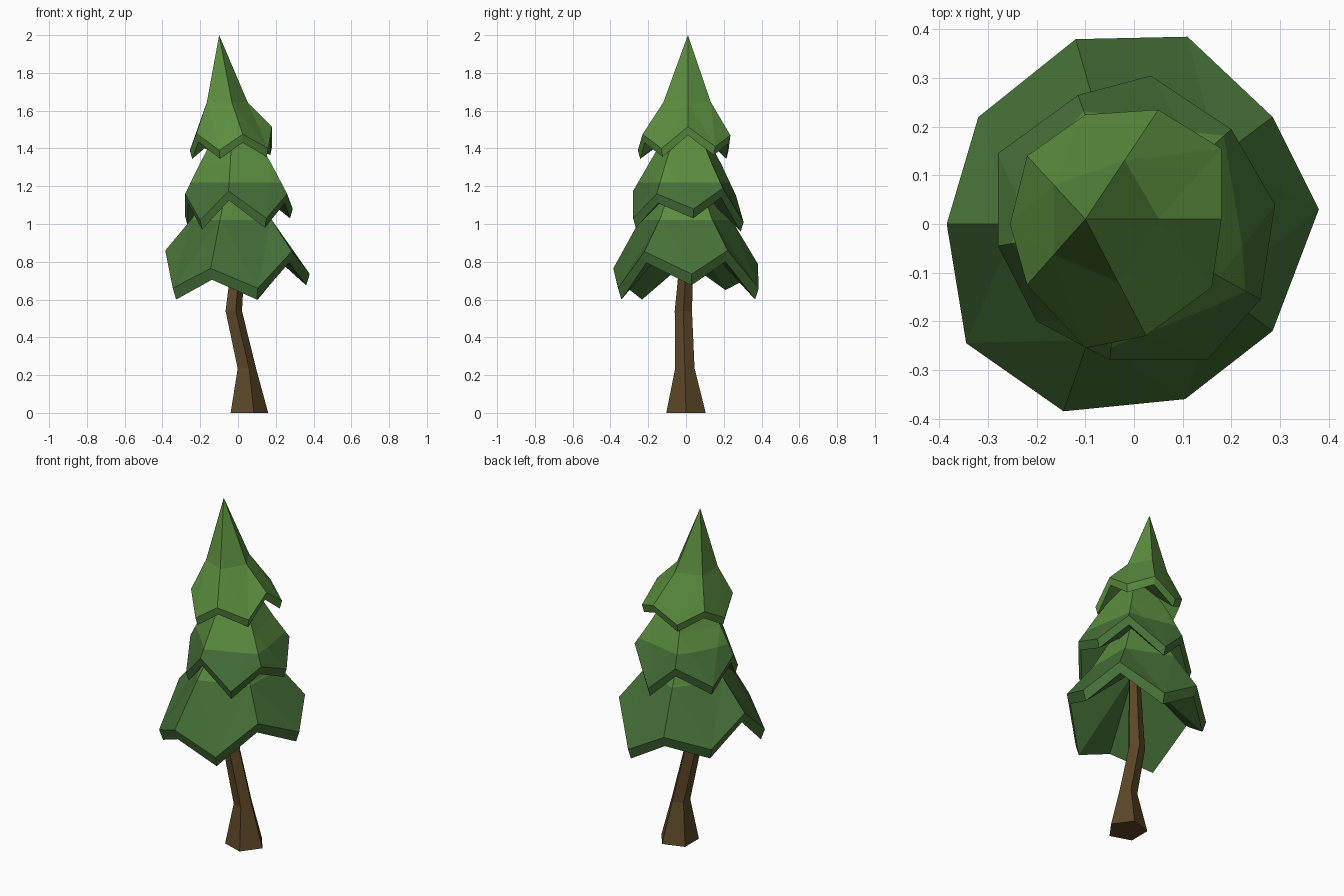
import bpy, bmesh, math
from mathutils import Vector

if "Cube" in bpy.data.objects:
    bpy.data.objects.remove(bpy.data.objects["Cube"])


def material(name, rgb):
    m = bpy.data.materials.new(name)
    m.diffuse_color = (*rgb, 1)
    m.use_nodes = True
    m.node_tree.nodes["Principled BSDF"].inputs["Base Color"].default_value = m.diffuse_color
    return m


LIGHT = material("light green", (0.105, 0.27, 0.05))
DARK = material("dark green", (0.062, 0.165, 0.04))
BARK = material("bark brown", (0.105, 0.062, 0.02))


def finish(name, bm, mats):
    bmesh.ops.recalc_face_normals(bm, faces=bm.faces[:])
    me = bpy.data.meshes.new(name)
    bm.to_mesh(me)
    bm.free()
    for m in mats:
        me.materials.append(m)
    ob = bpy.data.objects.new(name, me)
    bpy.context.collection.objects.link(ob)
    return ob


# Trunk: bent five-sided column, rings given as x, y, z, radius
bm = bmesh.new()
rings = []
for x, y, z, r in [(0.05, 0, 0, 0.11), (0.042, -0.006, 0.235, 0.054),
                   (-0.027, -0.014, 0.54, 0.048), (-0.012, -0.004, 0.7, 0.042),
                   (0, 0, 1.05, 0.03)]:
    rings.append([bm.verts.new((x + r * math.cos(i * math.tau / 5),
                                y + r * math.sin(i * math.tau / 5), z)) for i in range(5)])
for a, b in zip(rings, rings[1:]):
    for i in range(5):
        j = (i + 1) % 5
        bm.faces.new((a[i], a[j], b[j], b[i]))
bm.faces.new(rings[0])
bm.faces.new(rings[-1])
finish("trunk", bm, [BARK])


def tier(name, rim, apex, mid_f, mid_z, rim_h, hollow_z, split):
    """Skirt of branches: zigzag rim (high, low, high...), five shoulders, apex, hollow underside."""
    bm = bmesh.new()
    apex = Vector(apex)
    top = bm.verts.new(apex)
    outer = [bm.verts.new(p) for p in rim]
    lower = [bm.verts.new((x * 0.95, y * 0.95, z - rim_h)) for x, y, z in rim]
    mids = []
    for p in rim[::2]:
        q = apex.lerp(Vector(p), mid_f)
        mids.append(bm.verts.new((q.x, q.y, mid_z)))
    inner = bm.verts.new((0, 0, hollow_z))
    for i in range(5):
        j = (i + 1) % 5
        hi, lo, nxt = outer[2 * i], outer[2 * i + 1], outer[2 * j]
        bm.faces.new((top, mids[i], mids[j]))
        bm.faces.new((mids[i], hi, lo))
        bm.faces.new((mids[i], lo, mids[j]))
        bm.faces.new((mids[j], lo, nxt))
    for i in range(10):
        j = (i + 1) % 10
        bm.faces.new((outer[i], lower[i], lower[j], outer[j]))
        bm.faces.new((lower[i], inner, lower[j]))
    bmesh.ops.recalc_face_normals(bm, faces=bm.faces[:])
    # Lighter colour above the split height
    if split:
        bmesh.ops.bisect_plane(bm, geom=bm.verts[:] + bm.edges[:] + bm.faces[:],
                               plane_co=(0, 0, split), plane_no=(0, 0, 1))
        for f in bm.faces:
            f.material_index = int(f.calc_center_median().z < split)
    finish(name, bm, [LIGHT, DARK])


# Three foliage tiers
tier("lower_foliage",
     [(-0.385, 0, 0.86), (-0.345, -0.245, 0.66), (-0.145, -0.385, 0.765), (0.105, -0.36, 0.66),
      (0.285, -0.22, 0.855), (0.38, 0.03, 0.735), (0.285, 0.22, 0.86), (0.11, 0.385, 0.66),
      (-0.12, 0.38, 0.79), (-0.32, 0.22, 0.71)],
     (-0.01, 0, 1.42), 0.62, 1.03, 0.06, 1.0, 1.02)
tier("middle_foliage",
     [(-0.28, -0.045, 1.16), (-0.2, -0.2, 1.02), (-0.05, -0.28, 1.175), (0.15, -0.28, 1.03),
      (0.26, -0.155, 1.16), (0.29, 0.04, 1.08), (0.2, 0.195, 1.19), (0.035, 0.305, 1.01),
      (-0.115, 0.265, 1.15), (-0.28, 0.145, 1.04)],
     (-0.02, 0, 1.66), 0.7, 1.32, 0.05, 1.25, 1.22)
tier("upper_foliage",
     [(0.18, 0.01, 1.515), (0.18, 0.155, 1.41), (0.05, 0.235, 1.47), (-0.1, 0.225, 1.39),
      (-0.22, 0.14, 1.47), (-0.255, 0, 1.39), (-0.22, -0.125, 1.48), (-0.1, -0.255, 1.39),
      (0.025, -0.23, 1.475), (0.16, -0.13, 1.4)],
     (-0.1, 0.01, 2.0), 0.54, 1.645, 0.045, 1.55, None)
